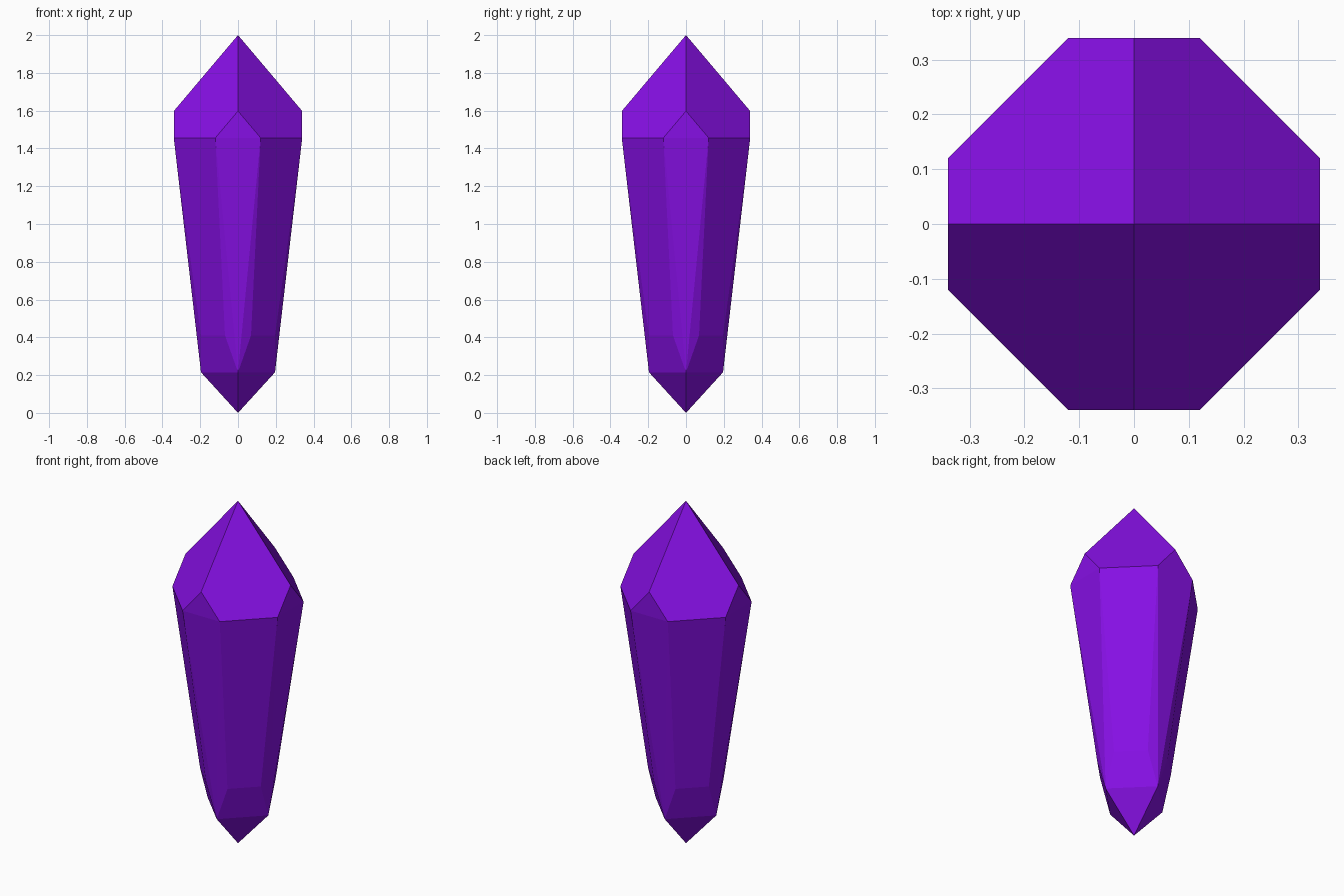
import bpy, bmesh

if "Cube" in bpy.data.objects:
    bpy.data.objects.remove(bpy.data.objects["Cube"])

# Purple crystal colour
purple = bpy.data.materials.new("crystal_purple")
purple.diffuse_color = (0.24, 0.005, 0.78, 1.0)
purple.use_nodes = True
purple.node_tree.nodes["Principled BSDF"].inputs["Base Color"].default_value = purple.diffuse_color


def octagon(bm, wide, narrow, z):
    """Ring with four short flats on the axes and four long diagonal sides."""
    for sx in (-1, 1):
        for sy in (-1, 1):
            bm.verts.new((sx * narrow, sy * wide, z))
            bm.verts.new((sx * wide, sy * narrow, z))


def diamond(bm, r, z):
    """Four points on the axes, where the narrow facets come to a point."""
    for x, y in ((r, 0), (-r, 0), (0, r), (0, -r)):
        bm.verts.new((x, y, z))


# Crystal: convex facets over two octagons, two diamonds and two tips
bm = bmesh.new()
bm.verts.new((0, 0, 2.0))
diamond(bm, 0.34, 1.598)
octagon(bm, 0.34, 0.12, 1.456)
octagon(bm, 0.196, 0.069, 0.41)
diamond(bm, 0.196, 0.215)
bm.verts.new((0, 0, 0))
bmesh.ops.convex_hull(bm, input=bm.verts[:])
bmesh.ops.dissolve_limit(bm, angle_limit=0.02, verts=bm.verts[:], edges=bm.edges[:])
bmesh.ops.recalc_face_normals(bm, faces=bm.faces[:])

mesh = bpy.data.meshes.new("crystal")
bm.to_mesh(mesh)
bm.free()
mesh.materials.append(purple)
crystal = bpy.data.objects.new("crystal", mesh)
bpy.context.collection.objects.link(crystal)
